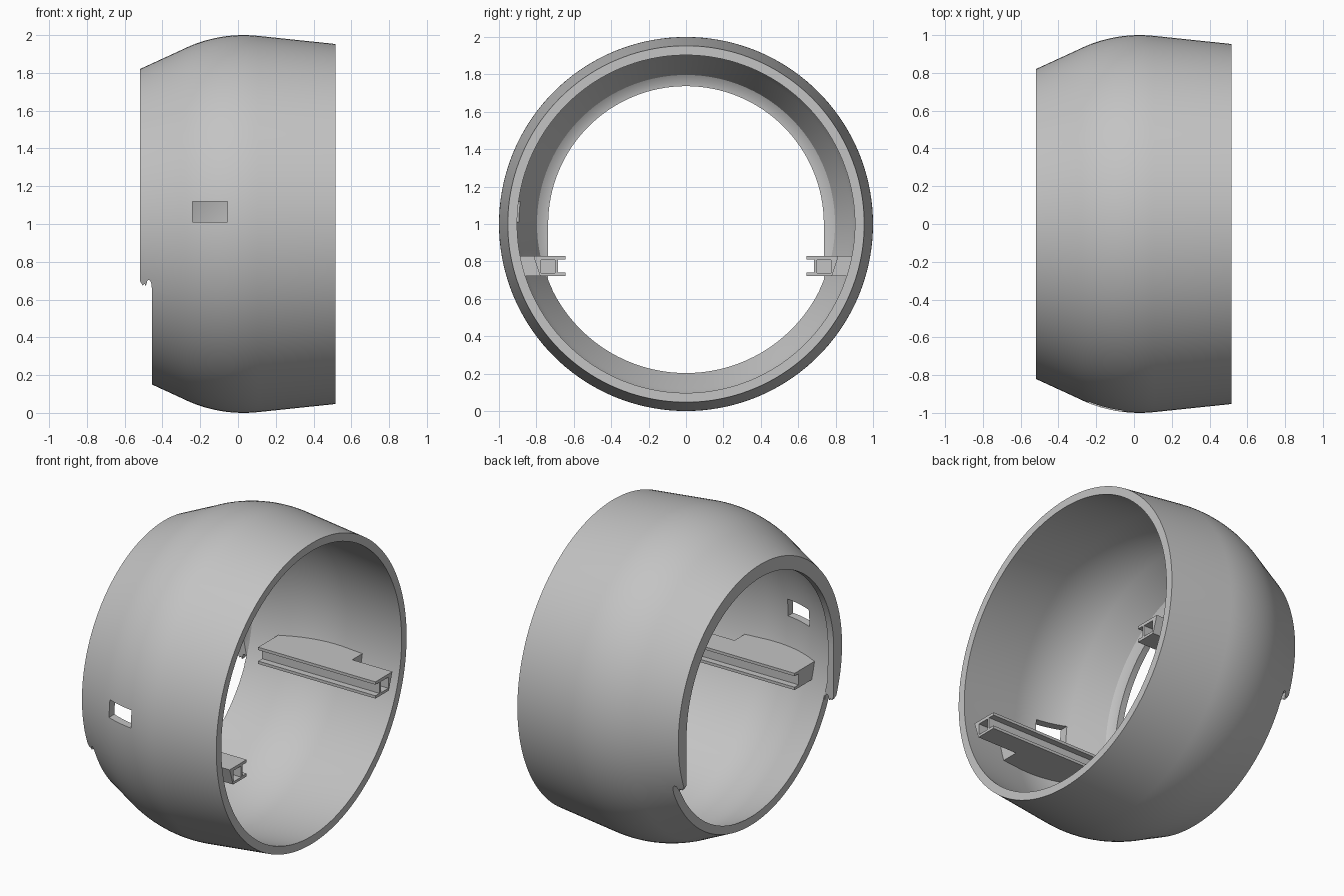
import bpy, bmesh
from math import sin, cos, pi, radians, sqrt

cube = bpy.data.objects.get("Cube")
if cube:
    bpy.data.objects.remove(cube, do_unlink=True)

grey = bpy.data.materials.new("plain grey")
grey.use_nodes = True
grey.diffuse_color = (0.55, 0.55, 0.55, 1)
grey.node_tree.nodes["Principled BSDF"].inputs["Base Color"].default_value = (0.55, 0.55, 0.55, 1)


def finish(name, bm):
    bmesh.ops.recalc_face_normals(bm, faces=bm.faces)
    mesh = bpy.data.meshes.new(name)
    bm.to_mesh(mesh)
    bm.free()
    mesh.materials.append(grey)
    obj = bpy.data.objects.new(name, mesh)
    bpy.context.collection.objects.link(obj)
    return obj


def loft(name, loop_a, loop_b):
    """Solid between two matching outlines."""
    bm = bmesh.new()
    a = [bm.verts.new(p) for p in loop_a]
    b = [bm.verts.new(p) for p in loop_b]
    bm.faces.new(a)
    bm.faces.new(b)
    for i in range(len(a)):
        j = (i + 1) % len(a)
        bm.faces.new((a[i], a[j], b[j], b[i]))
    return finish(name, bm)


def box(name, x, y, z):
    def ring(h):
        return [(x[0], y[0], h), (x[1], y[0], h), (x[1], y[1], h), (x[0], y[1], h)]
    return loft(name, ring(z[0]), ring(z[1]))


def activate(obj):
    bpy.ops.object.select_all(action='DESELECT')
    obj.select_set(True)
    bpy.context.view_layer.objects.active = obj


def cut(obj, cutter):
    cutter.hide_render = True
    mod = obj.modifiers.new("cut", 'BOOLEAN')
    mod.operation = 'DIFFERENCE'
    mod.solver = 'EXACT'
    mod.object = cutter
    activate(obj)
    bpy.ops.object.modifier_apply(modifier=mod.name)
    bpy.data.objects.remove(cutter, do_unlink=True)


def smooth(obj):
    activate(obj)
    bpy.ops.object.shade_smooth_by_angle(angle=radians(28))


# Wall section: a straight taper, a crown arc and a shallow taper
TILT, FALL = radians(27), radians(-6)


def crown(radius):
    steps = 14
    angles = [TILT + (FALL - TILT) * i / steps for i in range(steps + 1)]
    return [(0.03 - radius * sin(a), 0.27 + radius * cos(a)) for a in angles]


outer = [(-0.52, 0.82)] + crown(0.73) + [(0.515, 0.953)]
inner = [(-0.485, 0.70), (-0.475, 0.765), (-0.455, 0.797)] + crown(0.68) + [(0.515, 0.903)]
section = [(-0.52, 0.70)] + outer + inner[::-1]

# Ring shell, revolved round the x axis
bm = bmesh.new()
SEG = 144
rings = []
for k in range(SEG):
    t = 2 * pi * k / SEG
    rings.append([bm.verts.new((x, r * sin(t), 1 + r * cos(t))) for x, r in section])
for k in range(SEG):
    p, q = rings[k], rings[(k + 1) % SEG]
    for i in range(len(section)):
        j = (i + 1) % len(section)
        bm.faces.new((p[i], p[j], q[j], q[i]))
shell = finish("ring_shell", bm)

# Arched opening with straight sides through the end lip
W = 0.737
arch = [(W * cos(pi * i / 64), 1 + W * sin(pi * i / 64)) for i in range(65)]
arch += [(-W, 0.6), (W, 0.6)]
cut(shell, loft("arch_cutter", [(-0.7, y, z) for y, z in arch], [(-0.456, y, z) for y, z in arch]))

# Lower part of the lip trimmed away, ending in small hooks
hook = [(-0.7, -0.2), (-0.455, -0.2), (-0.455, 0.65), (-0.46, 0.69), (-0.469, 0.705),
        (-0.48, 0.70), (-0.488, 0.67), (-0.495, 0.685), (-0.505, 0.675), (-0.52, 0.70), (-0.7, 0.75)]
cut(shell, loft("hook_cutter", [(x, -1.2, z) for x, z in hook], [(x, 1.2, z) for x, z in hook]))

# Rectangular window in the front wall
cut(shell, box("window_cutter", (-0.24, -0.055), (-1.2, -0.7), (1.01, 1.12)))
smooth(shell)


# Inner rails, with their outer edge embedded in the wall
def rail_outline(side, z, box_edge):
    wall = [(x, sqrt(r * r - (1 - z) ** 2)) for x, r in crown(0.70) if -0.3 < x < 0.22]
    first, last = wall[0], wall[-1]
    pts = [(-0.31, 0.645), (0.512, 0.645), (0.512, box_edge), (0.23, box_edge), (0.23, last[1] - 0.01)]
    pts += wall[::-1] + [(-0.31, first[1] - 0.01)]
    return [(x, side * y, z) for x, y in pts]


for side, label in ((-1, "front"), (1, "back")):
    rail = loft(label + "_rail", rail_outline(side, 0.722, 0.78), rail_outline(side, 0.828, 0.815))

    def span(a, b):
        return sorted((side * a, side * b))
    cut(rail, box("groove_cutter", (-0.6, 0.7), span(0.6, 0.685), (0.74, 0.81)))
    cut(rail, box("socket_cutter", (0.2, 0.7), span(0.70, 0.775), (0.738, 0.808)))
    smooth(rail)
